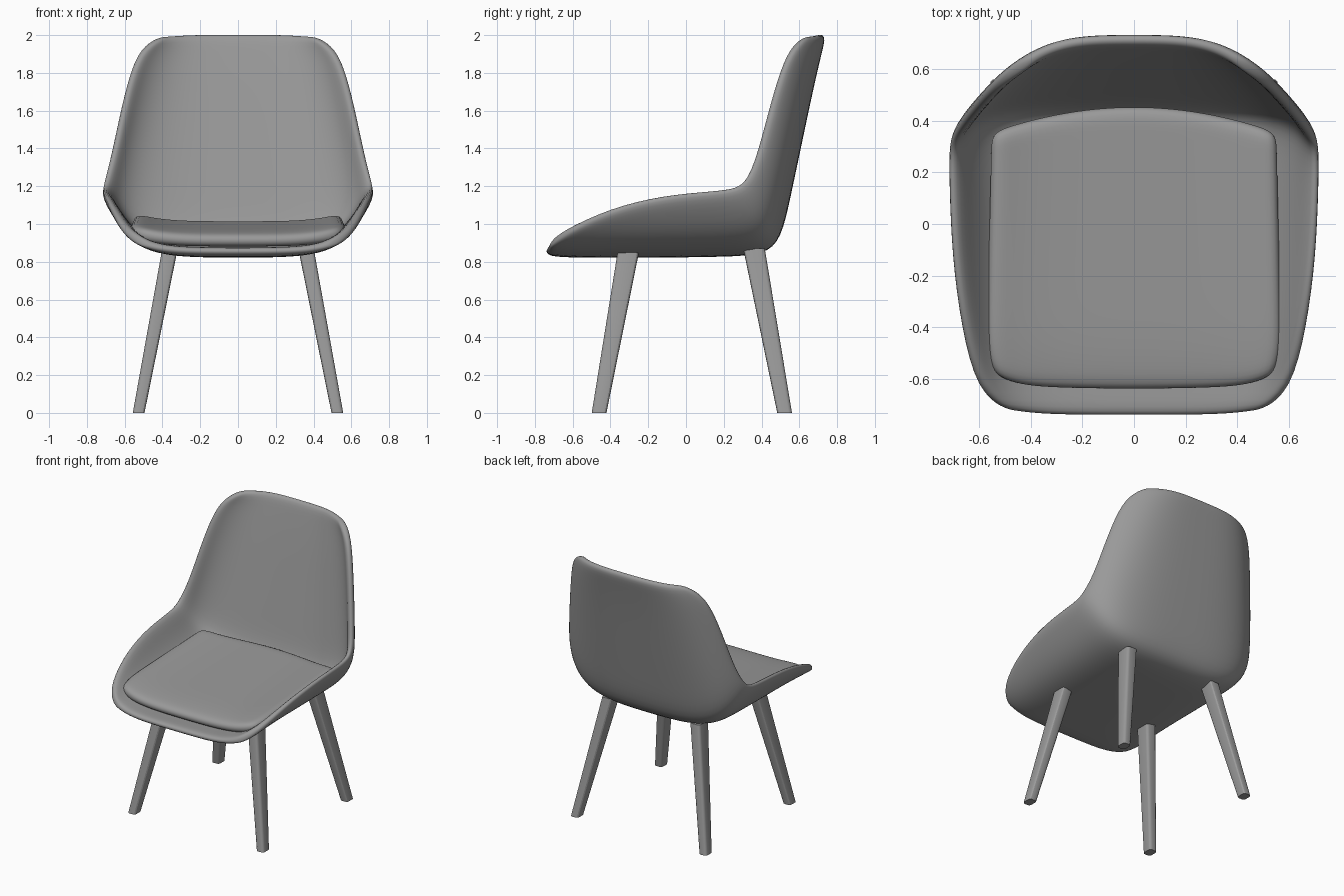
import bpy, bmesh

if "Cube" in bpy.data.objects:
    bpy.data.objects.remove(bpy.data.objects["Cube"])

grey = bpy.data.materials.new("dark_grey")
grey.diffuse_color = (.32, .32, .32, 1)
grey.use_nodes = True
grey.node_tree.nodes["Principled BSDF"].inputs["Base Color"].default_value = grey.diffuse_color


def add_object(name, verts, faces):
    mesh = bpy.data.meshes.new(name)
    mesh.from_pydata(verts, [], faces)
    mesh.materials.append(grey)
    ob = bpy.data.objects.new(name, mesh)
    bpy.context.collection.objects.link(ob)
    return ob


def grid_faces(rows, cols, flip=False):
    faces = []
    for i in range(rows - 1):
        for j in range(cols - 1):
            a = i * cols + j
            f = (a, a + cols, a + cols + 1, a + 1)
            faces.append(f[::-1] if flip else f)
    return faces


def thicken_and_smooth(ob, thickness):
    s = ob.modifiers.new("thickness", 'SOLIDIFY')
    s.thickness, s.offset = thickness, -1
    sub = ob.modifiers.new("smooth", 'SUBSURF')
    sub.levels = sub.render_levels = 2
    for p in ob.data.polygons:
        p.use_smooth = True


def bezier(a, b, c, d, t):
    s = 1 - t
    return s**3 * a + 3 * s * s * t * b + 3 * s * t * t * c + t**3 * d


# Bucket shell: stations from front lip, under the seat and up the back
# (centre y, centre z, rim x, rim y, rim z, fullness p1, p2)
stations = [
    (-.745, .832, .510, -.718, .870, .56, .76),
    (-.640, .822, .622, -.645, .945, .58, .78),
    (-.400, .822, .685, -.400, 1.070, .58, .78),
    (-.100, .822, .722, -.120, 1.142, .58, .78),
    (.200, .826, .732, .150, 1.165, .58, .78),
    (.415, .836, .732, .270, 1.182, .57, .82),
    (.505, .918, .722, .335, 1.235, .54, .88),
    (.555, 1.150, .685, .390, 1.360, .50, .90),
    (.612, 1.420, .640, .450, 1.580, .46, .86),
    (.675, 1.720, .590, .510, 1.790, .44, .80),
    (.722, 1.920, .533, .570, 1.930, .42, .74),
    (.742, 1.998, .430, .645, 1.995, .42, .70),
]
HALF = 8
verts = []
for cy, cz, rx, ry, rz, p1, p2 in stations:
    for j in range(-HALF, HALF + 1):
        t = abs(j) / HALF
        x = rx * bezier(0, p1, p2, 1, t) * (1 if j > 0 else -1)
        w = bezier(0, 0, 0, 1, t)            # lift from centre to rim
        verts.append((x, cy + (ry - cy) * w, cz + (rz - cz) * w))
shell = add_object("seat_shell", verts, grid_faces(len(stations), 2 * HALF + 1))
thicken_and_smooth(shell, .05)

# Loose seat cushion, dished and rising to the back
N = 12
verts = []
for i in range(N + 1):
    v = 2 * i / N - 1
    for j in range(N + 1):
        u = 2 * j / N - 1
        half_x = .570 - .012 * (v + 1) - .03 * max(-v, 0)**8
        front = -.648 + .015 * u * u + .04 * u**8
        back = .455 - .10 * u * u
        y = front + (back - front) * (v + 1) / 2
        z = .962 + .028 * (v + 1) + .04 * u**4 - .02 * max(-v, 0)**6
        verts.append((u * half_x, y, z))
cushion = add_object("seat_cushion", verts, grid_faces(N + 1, N + 1, True))
thicken_and_smooth(cushion, .072)


# Four splayed, tapered legs
def leg(name, side, top_y, foot_y):
    rings = [(.526, foot_y, 0, .031, .039), (.360, top_y, .87, .041, .057)]
    verts = [(side * (x + sx * a), y + sy * b, z)
             for x, y, z, a, b in rings
             for sx, sy in ((-1, -1), (1, -1), (1, 1), (-1, 1))]
    faces = [(3, 2, 1, 0), (4, 5, 6, 7)]
    faces += [(i, (i + 1) % 4, (i + 1) % 4 + 4, i + 4) for i in range(4)]
    ob = add_object(name, verts, faces)
    bm = bmesh.new()
    bm.from_mesh(ob.data)
    bmesh.ops.recalc_face_normals(bm, faces=bm.faces)
    long_edges = [e for e in bm.edges
                  if abs(e.verts[0].co.z - e.verts[1].co.z) > .5]
    bmesh.ops.bevel(bm, geom=long_edges, offset=.018, segments=3,
                    profile=.5, affect='EDGES')
    bm.to_mesh(ob.data)
    bm.free()
    bpy.ops.object.select_all(action='DESELECT')
    ob.select_set(True)
    bpy.context.view_layer.objects.active = ob
    bpy.ops.object.shade_smooth_by_angle()


for side, label in ((-1, "left"), (1, "right")):
    leg("front_leg_" + label, side, -.302, -.46)
    leg("back_leg_" + label, side, .360, .522)
